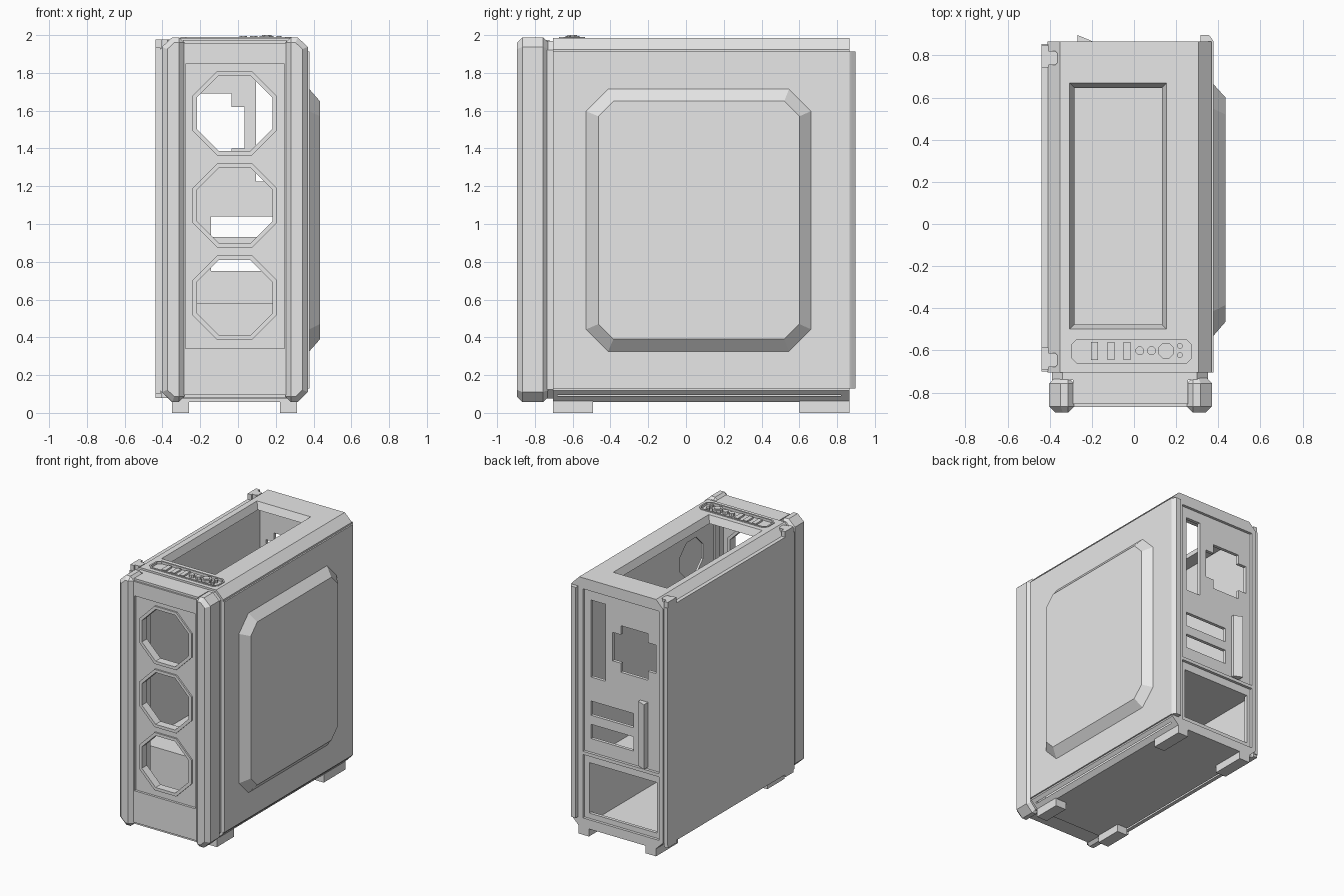
import bpy, bmesh, math

cube = bpy.data.objects.get("Cube")
if cube:
    bpy.data.objects.remove(cube, do_unlink=True)

grey = bpy.data.materials.new("plain grey")
grey.use_nodes = True
grey.diffuse_color = (0.8, 0.8, 0.8, 1)
grey.node_tree.nodes["Principled BSDF"].inputs["Base Color"].default_value = (0.8, 0.8, 0.8, 1)

PLACE = {"x": lambda u, v, t: (t, u, v),
         "y": lambda u, v, t: (u, t, v),
         "z": lambda u, v, t: (u, v, t)}


def loft(name, axis, ring_a, a, ring_b, b):
    """Closed solid between two matching outlines placed along an axis."""
    bm = bmesh.new()
    low = [bm.verts.new(PLACE[axis](u, v, a)) for u, v in ring_a]
    high = [bm.verts.new(PLACE[axis](u, v, b)) for u, v in ring_b]
    bm.faces.new(low)
    bm.faces.new(high)
    n = len(low)
    for i in range(n):
        j = (i + 1) % n
        bm.faces.new((low[i], low[j], high[j], high[i]))
    bmesh.ops.recalc_face_normals(bm, faces=bm.faces)
    mesh = bpy.data.meshes.new(name)
    bm.to_mesh(mesh)
    bm.free()
    mesh.materials.append(grey)
    obj = bpy.data.objects.new(name, mesh)
    bpy.context.collection.objects.link(obj)
    return obj


def prism(name, axis, ring, a, b):
    return loft(name, axis, ring, a, ring, b)


def rect(u0, u1, v0, v1, c=0.0):
    """Rectangle outline, with cut corners when c is given."""
    if not c:
        return [(u0, v0), (u1, v0), (u1, v1), (u0, v1)]
    return [(u0 + c, v0), (u1 - c, v0), (u1, v0 + c), (u1, v1 - c),
            (u1 - c, v1), (u0 + c, v1), (u0, v1 - c), (u0, v0 + c)]


def box(name, x0, x1, y0, y1, z0, z1):
    return prism(name, "z", rect(x0, x1, y0, y1), z0, z1)


def ngon(u, v, apothem, n=8):
    r = apothem / math.cos(math.pi / n)
    return [(u + r * math.cos((i + 0.5) * math.tau / n),
             v + r * math.sin((i + 0.5) * math.tau / n)) for i in range(n)]


def apply(obj, mod):
    bpy.context.view_layer.objects.active = obj
    bpy.ops.object.modifier_apply(modifier=mod.name)


def cut(obj, *cutters):
    for c in cutters:
        c.hide_render = True
        mod = obj.modifiers.new("cut", "BOOLEAN")
        mod.operation, mod.solver, mod.object = "DIFFERENCE", "EXACT", c
        apply(obj, mod)
        bpy.data.objects.remove(c, do_unlink=True)


def bevel(obj, width):
    mod = obj.modifiers.new("bevel", "BEVEL")
    mod.width, mod.segments = width, 1
    mod.limit_method, mod.angle_limit = "ANGLE", math.radians(60)
    apply(obj, mod)


# Main shell: chamfered tube with an open front, roof vent and rear recesses
shell = prism("case_shell", "y", rect(-0.41, 0.367, 0.058, 1.985, 0.06), -0.705, 0.866)
cut(shell,
    box("cavity", -0.385, 0.345, -0.68, 0.82, 0.09, 1.93),
    box("front_opening", -0.27, 0.23, -0.8, -0.6, 0.13, 1.9),
    loft("roof_vent", "z", rect(-0.275, 0.124, -0.468, 0.638), 1.91,
         rect(-0.307, 0.156, -0.5, 0.67), 1.99),
    box("upper_rear_recess", -0.375, 0.275, 0.845, 0.9, 0.645, 1.9),
    box("lower_rear_recess", -0.375, 0.275, 0.845, 0.9, 0.13, 0.62),
    prism("panel_recess", "z", rect(-0.293, 0.27, -0.661, -0.547, 0.022), 1.973, 2.0))

# Rear wall openings
fan_cross = [(-0.265, 1.33), (-0.035, 1.33), (-0.035, 1.4), (0.035, 1.4),
             (0.035, 1.62), (-0.035, 1.62), (-0.035, 1.69), (-0.265, 1.69),
             (-0.265, 1.62), (-0.335, 1.62), (-0.335, 1.4), (-0.265, 1.4)]
cut(shell,
    prism("rear_fan_opening", "y", fan_cross, 0.78, 0.9),
    box("port_opening", 0.095, 0.22, 0.78, 0.9, 1.225, 1.82),
    box("upper_card_slot", -0.143, 0.22, 0.78, 0.9, 0.93, 1.04),
    box("lower_card_slot", -0.143, 0.22, 0.78, 0.9, 0.75, 0.86),
    box("power_supply_opening", -0.345, 0.235, 0.78, 0.9, 0.17, 0.56))
prism("card_clamp", "z", [(-0.267, 0.83), (-0.2, 0.83), (-0.2, 0.868), (-0.267, 0.896)],
      0.66, 1.16)

# Inside: board tray and power supply shroud
tray = box("board_tray", 0.24, 0.255, -0.68, 0.82, 0.09, 1.93)
cut(tray, prism("tray_hole", "x", ngon(-0.41, 1.66, 0.14), 0.2, 0.3))
box("shroud_top", -0.385, 0.24, -0.62, 0.82, 0.565, 0.583)
box("shroud_front", -0.385, 0.24, -0.62, -0.6, 0.09, 0.565)

# Left side panel with raised centre and rear flange
box("left_panel", 0.36, 0.378, -0.705, 0.866, 0.13, 1.912)
prism("left_panel_flange", "z", [(0.315, 0.866), (0.378, 0.866), (0.372, 0.875),
                                 (0.355, 0.897), (0.315, 0.897)], 0.13, 1.912)
loft("left_panel_bulge", "x", rect(-0.53, 0.663, 0.325, 1.715, 0.117), 0.377,
     rect(-0.464, 0.6, 0.39, 1.65, 0.08), 0.434)

# Right side panel with corner hinges
box("right_panel", -0.438, -0.409, -0.7, 0.853, 0.1, 1.935)
for y_name, y in (("front", -0.645), ("rear", 0.787)):
    for z_name, z0, z1 in (("lower", 0.08, 0.13), ("upper", 1.93, 1.978)):
        hinge = prism(f"{y_name}_{z_name}_hinge", "z",
                      rect(-0.438, -0.362, y - 0.033, y + 0.033, 0.012), z0, z1)
        box(f"{y_name}_{z_name}_hinge_pin", -0.438, -0.405, y - 0.045, y + 0.06, z0, z1)

# Feet
for x_name, x0, x1 in (("right", -0.35, -0.26), ("left", 0.223, 0.313)):
    box(f"front_{x_name}_foot", x0, x1, -0.705, -0.493, 0, 0.075)
    box(f"rear_{x_name}_foot", x0, x1, 0.6, 0.866, 0, 0.075)

# Neck joining the shell to the front frame
neck = prism("front_neck", "y", rect(-0.39, 0.35, 0.075, 1.97, 0.05), -0.74, -0.7)
cut(neck, box("neck_opening", -0.27, 0.23, -0.8, -0.6, 0.13, 1.9))

# Front pillars, mirrored about the middle of the front
MID = -0.0165
for name, side in (("right_pillar", -1), ("left_pillar", 1)):
    outline = [(0.268, 0.058), (0.332, 0.058), (0.386, 0.11),
               (0.386, 1.938), (0.332, 1.988), (0.268, 1.988)]
    pillar = prism(name, "y", [(MID + side * u, v) for u, v in outline], -0.894, -0.728)
    bevel(pillar, 0.028)

# Front panel: stepped plate with fan openings, plus caps
box("front_top_cap", -0.29, 0.257, -0.855, -0.722, 1.92, 1.973)
box("front_bottom_cap", -0.29, 0.257, -0.855, -0.722, 0.078, 0.13)
plate = box("front_panel", -0.29, 0.257, -0.868, -0.815, 0.095, 1.957)
cut(plate, box("grille_recess", -0.278, 0.245, -0.9, -0.85, 0.34, 1.846))
for label, z in (("top", 1.586), ("middle", 1.098), ("bottom", 0.61)):
    cut(plate, prism("fan_hole", "y", ngon(-0.018, z, 0.205), -0.9, -0.75))
    ring = prism(f"{label}_fan_ring", "y", ngon(-0.018, z, 0.223), -0.862, -0.8)
    cut(ring, prism("ring_hole", "y", ngon(-0.018, z, 0.2), -0.95, -0.75))

# Control strip on the roof
rim = prism("control_rim", "z", rect(-0.305, 0.282, -0.673, -0.535, 0.03), 1.98, 1.991)
cut(rim, prism("rim_hole", "z", rect(-0.293, 0.27, -0.661, -0.547, 0.022), 1.9, 2.1))
for i, x in enumerate((-0.187, -0.109, -0.033)):
    box(f"data_port_{i + 1}", x - 0.017, x + 0.017, -0.645, -0.56, 1.965, 1.986)
for i, x in enumerate((0.028, 0.083)):
    prism(f"audio_jack_{i + 1}", "z", ngon(x, -0.602, 0.02), 1.965, 1.995)
prism("power_button_ring", "z", ngon(0.152, -0.602, 0.037), 1.965, 1.995)
prism("power_button", "z", ngon(0.152, -0.602, 0.025), 1.99, 2.0)
for i, y in enumerate((-0.578, -0.622)):
    prism(f"small_button_{i + 1}", "z", ngon(0.218, y, 0.013), 1.965, 1.995)
